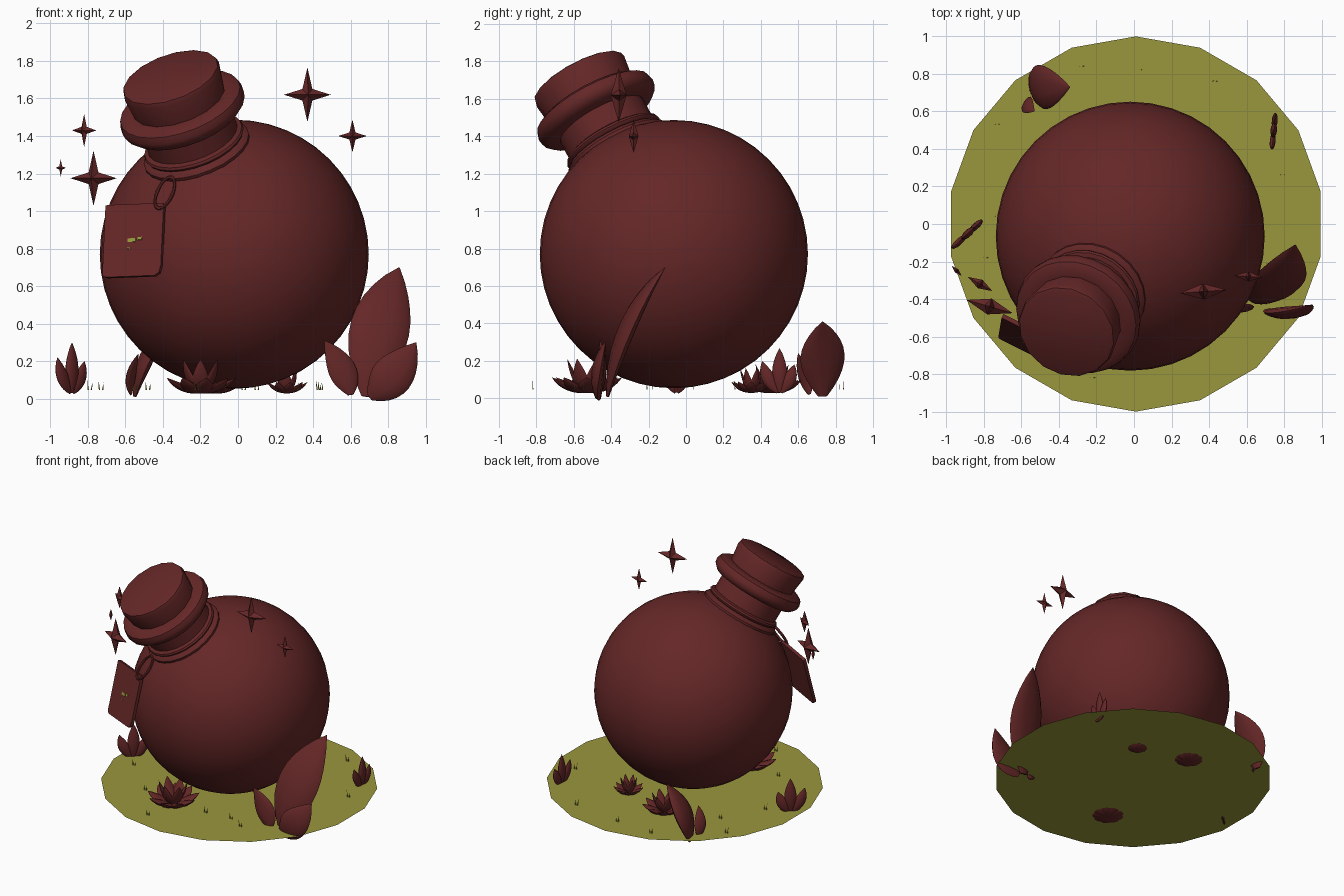
import bpy, bmesh, math
from mathutils import Vector as V, Matrix

if "Cube" in bpy.data.objects:
    bpy.data.objects.remove(bpy.data.objects["Cube"])


def material(name, rgb):
    m = bpy.data.materials.new(name)
    m.diffuse_color = (*rgb, 1)
    m.use_nodes = True
    m.node_tree.nodes["Principled BSDF"].inputs["Base Color"].default_value = m.diffuse_color
    return m


RED = material("dark_red", (0.13, 0.02, 0.02))
OLIVE = material("olive", (0.32, 0.31, 0.045))


def build(name, verts, faces, mat, smooth=40):
    me = bpy.data.meshes.new(name)
    me.from_pydata([tuple(v) for v in verts], [], faces)
    bm = bmesh.new()
    bm.from_mesh(me)
    bmesh.ops.remove_doubles(bm, verts=bm.verts, dist=1e-5)
    bmesh.ops.recalc_face_normals(bm, faces=bm.faces)
    bm.to_mesh(me)
    bm.free()
    me.materials.append(mat)
    ob = bpy.data.objects.new(name, me)
    bpy.context.collection.objects.link(ob)
    if smooth:
        bpy.ops.object.select_all(action='DESELECT')
        ob.select_set(True)
        bpy.context.view_layer.objects.active = ob
        bpy.ops.object.shade_smooth_by_angle(angle=math.radians(smooth))
    return ob


def loft(rings, closed_path=False, caps=True):
    """Faces joining equal-length rings of points."""
    n = len(rings[0])
    verts = [p for r in rings for p in r]
    faces = []
    count = len(rings) if closed_path else len(rings) - 1
    for i in range(count):
        a, b = i * n, ((i + 1) % len(rings)) * n
        faces += [(a + j, a + (j + 1) % n, b + (j + 1) % n, b + j) for j in range(n)]
    if caps and not closed_path:
        faces += [tuple(range(n)), tuple(range(len(verts) - n, len(verts)))]
    return verts, faces


# Round flask body
CENTER = V((-0.02, -0.065, 0.77))
AXIS = V((-0.302, -0.453, 0.838)).normalized()
TILT = AXIS.to_track_quat('Z', 'Y').to_matrix()
bpy.ops.mesh.primitive_uv_sphere_add(segments=40, ring_count=24, radius=0.717, location=CENTER)
body = bpy.context.object
body.name = "flask_body"
body.data.materials.append(RED)
bpy.ops.object.shade_smooth()


# Tilted neck parts, turned around the neck axis: (radius, distance from body centre)
def lathe(name, profile, sides=24):
    rings = [[CENTER + TILT @ V((r * math.cos(2 * math.pi * k / sides),
                                 r * math.sin(2 * math.pi * k / sides), t))
              for k in range(sides)] for r, t in profile]
    build(name, *loft(rings), RED)


lathe("flask_neck", [(0.25, 0.60), (0.25, 0.90)])
lathe("neck_collar", [(0.27, 0.62), (0.292, 0.645), (0.294, 0.67), (0.275, 0.69), (0.25, 0.695)])
lathe("neck_cord", [(0.25, 0.69), (0.272, 0.70), (0.278, 0.712), (0.272, 0.725), (0.25, 0.735)])
lathe("neck_rim", [(0.25, 0.85), (0.31, 0.86), (0.34, 0.89), (0.345, 0.92), (0.335, 0.955),
                   (0.30, 0.975), (0.25, 0.975)])
lathe("cork", [(0.25, 0.93), (0.272, 1.10), (0.265, 1.125), (0.25, 1.132)], 16)

# Hanging tag: outline with rounded bottom corners, in its own plane
O = V((-0.555, -0.622, 0.842))
U, W = V((0.31, -0.155, 0.012)), V((0.018, 0.11, 0.385))
N = U.cross(W).normalized()


def plate(name, outline, depth, lift, mat):
    rings = [[O + U * u + W * w + N * (lift + s * depth / 2) for u, w in outline] for s in (-1, 1)]
    build(name, *loft(rings), mat, 30)


plate("tag", [(-0.5, 0.49), (-0.47, 0.5), (0.47, 0.5), (0.5, 0.47), (0.5, -0.36), (0.47, -0.46),
              (0.40, -0.5), (-0.44, -0.5), (-0.49, -0.48), (-0.5, -0.45)], 0.024, 0, RED)
for i, (u, w, a, b) in enumerate([(-0.02, 0.0, 0.07, 0.025), (0.12, 0.02, 0.035, 0.02),
                                  (-0.06, -0.11, 0.03, 0.008)]):
    plate(f"tag_mark_{i}", [(u - a, w - b), (u + a, w - b), (u + a, w + b), (u - a, w + b)],
          0.004, 0.013, OLIVE)

# String loop between neck and tag
top, low = V((-0.355, -0.575, 1.18)), V((-0.425, -0.655, 1.015))
mid, along = (top + low) / 2, (top - low) / 2
across = V((0.9, -0.3, -0.25)).normalized() * 0.042
out = along.cross(across).normalized()
rings = []
for k in range(24):
    a = 2 * math.pi * k / 24
    radial = along * math.cos(a) + across * math.sin(a)
    rings.append([mid + radial + radial.normalized() * 0.011 * math.cos(b) + out * 0.011 * math.sin(b)
                  for b in [2 * math.pi * j / 8 for j in range(8)]])
build("tag_string", *loft(rings, True), RED)

# Four-pointed sparkles: centre, half width, half height, turn about z
SPARKLES = [((0.37, -0.36, 1.62), 0.125, 0.145, 4), ((0.61, -0.28, 1.40), 0.077, 0.088, -4),
            ((-0.82, -0.32, 1.43), 0.075, 0.088, -30), ((-0.77, -0.44, 1.175), 0.128, 0.147, -16),
            ((-0.945, -0.25, 1.23), 0.038, 0.046, -45)]
for i, (c, hw, hh, turn) in enumerate(SPARKLES):
    rot = Matrix.Rotation(math.radians(turn), 3, 'Z')
    pts = []
    for k in range(8):
        a, s = k * math.pi / 4, 1 if k % 2 == 0 else 0.3
        pts.append(V((hw * s * math.cos(a), 0, hh * s * math.sin(a))))
    pts += [V((0, -0.34 * hw, 0)), V((0, 0.34 * hw, 0))]
    faces = [(k, (k + 1) % 8, apex) for k in range(8) for apex in (8, 9)]
    build(f"sparkle_{i}", [V(c) + rot @ p for p in pts], faces, RED, 0)

# Ground disc, a single 18-sided sheet
disc = [(0.01 + math.sin(k * math.pi / 9), math.cos(k * math.pi / 9), 0.045) for k in range(18)]
build("ground_disc", disc, [tuple(range(17, -1, -1))], OLIVE, 0)


# Pointed leaf swept along a bent path, wide across "side"
def leaf(name, base, ctrl, tip, half_width, side, thick=0.3):
    base, ctrl, tip = V(base), V(ctrl), V(tip)
    rings = []
    for i in range(11):
        t = i / 10
        c = base * (1 - t) ** 2 + ctrl * 2 * t * (1 - t) + tip * t * t
        tangent = ((ctrl - base) * (1 - t) + (tip - ctrl) * t).normalized()
        s = V(side) - tangent * V(side).dot(tangent)
        s.normalize()
        n = tangent.cross(s)
        w = half_width * max(0.01, math.sin(math.pi * (0.05 + 0.95 * t)) ** 0.85)
        rings.append([c + s * w * math.cos(a) + n * w * thick * math.sin(a)
                      for a in [2 * math.pi * j / 10 for j in range(10)]])
    build(name, *loft(rings), RED, 50)


# Large leaf cluster at the right
leaf("big_leaf", (0.69, -0.42, 0.01), (0.74, -0.36, 0.40), (0.86, -0.11, 0.70), 0.16, (1, 0.1, -0.2), 0.25)
leaf("big_leaf_left", (0.60, -0.46, 0.02), (0.58, -0.44, 0.14), (0.46, -0.46, 0.31), 0.075, (1, 0.2, 0.4))
leaf("big_leaf_right", (0.70, -0.46, 0.01), (0.83, -0.50, 0.10), (0.95, -0.43, 0.30), 0.11, (0.7, 0, -0.7))

# Broad leaf at the back, with a small one beside it
leaf("back_leaf", (-0.55, 0.73, 0.01), (-0.52, 0.73, 0.24), (-0.34, 0.73, 0.41), 0.12, (-0.2, 1, 0))
leaf("back_leaf_small", (-0.57, 0.66, 0.02), (-0.59, 0.64, 0.12), (-0.53, 0.60, 0.24), 0.045, (0.5, 0.8, 0))


# Three-leaf sprouts: a tall middle leaf and two that spread along a direction
def sprout(name, x, y, spread, size):
    d = V((spread[0], spread[1], 0)).normalized()
    b = V((x, y, 0.03))
    for j, (s, h, w) in enumerate([(0.0, 0.27, 0.045), (-0.105, 0.19, 0.04), (0.09, 0.17, 0.04)]):
        off = d * s * size
        leaf(f"{name}_leaf_{j}", b + off * 0.1, b + off * 0.8 + V((0, 0, h * size * 0.45)),
             b + off + V((0, 0, h * size)), w * size, d, 0.45)


sprout("left_sprout", -0.885, -0.05, (0.7, 0.65), 1.0)
sprout("right_sprout", 0.745, 0.5, (0.1, 1), 0.88)


# Rosettes: a flat outer ring of petals and a steeper inner ring
def rosette(name, x, y, radius, height):
    c = V((x, y, 0.03))
    for layer, (count, r, h, w) in enumerate([(9, 1.0, 0.45, 0.27), (6, 0.55, 1.0, 0.24)]):
        for k in range(count):
            a = 2 * math.pi * (k + 0.5 * layer) / count
            d = V((math.cos(a), math.sin(a), 0))
            tip = c + d * radius * r + V((0, 0, height * h))
            leaf(f"{name}_petal_{layer}_{k}", c, c + d * radius * r * 0.6 + V((0, 0, height * h * 0.25)),
                 tip, radius * w, (-d.y, d.x, 0), 0.35)


rosette("front_rosette", -0.2, -0.53, 0.19, 0.18)
rosette("back_rosette", -0.13, 0.46, 0.16, 0.15)
rosette("small_rosette", 0.26, 0.35, 0.11, 0.13)

# Grass: pairs of tiny flat blades
GRASS = [(-0.28, 0.84), (0.03, 0.82), (0.43, 0.76), (-0.73, 0.53), (0.79, 0.26), (-0.79, -0.18),
         (0.10, -0.55), (0.31, -0.53), (0.72, -0.21), (-0.48, -0.48), (-0.22, -0.82), (0.44, -0.60),
         (-0.55, 0.35), (-0.73, 0.04)]
verts, faces = [], []
for gx, gy in GRASS:
    for k, dx in enumerate((-0.008, 0.008)):
        i = len(verts)
        verts += [V((gx + dx - 0.004, gy, 0.045)), V((gx + dx + 0.004, gy + 0.004, 0.045)),
                  V((gx + dx * 1.8, gy, 0.10 - 0.015 * k))]
        faces.append((i, i + 1, i + 2))
build("grass_blades", verts, faces, OLIVE, 0)
